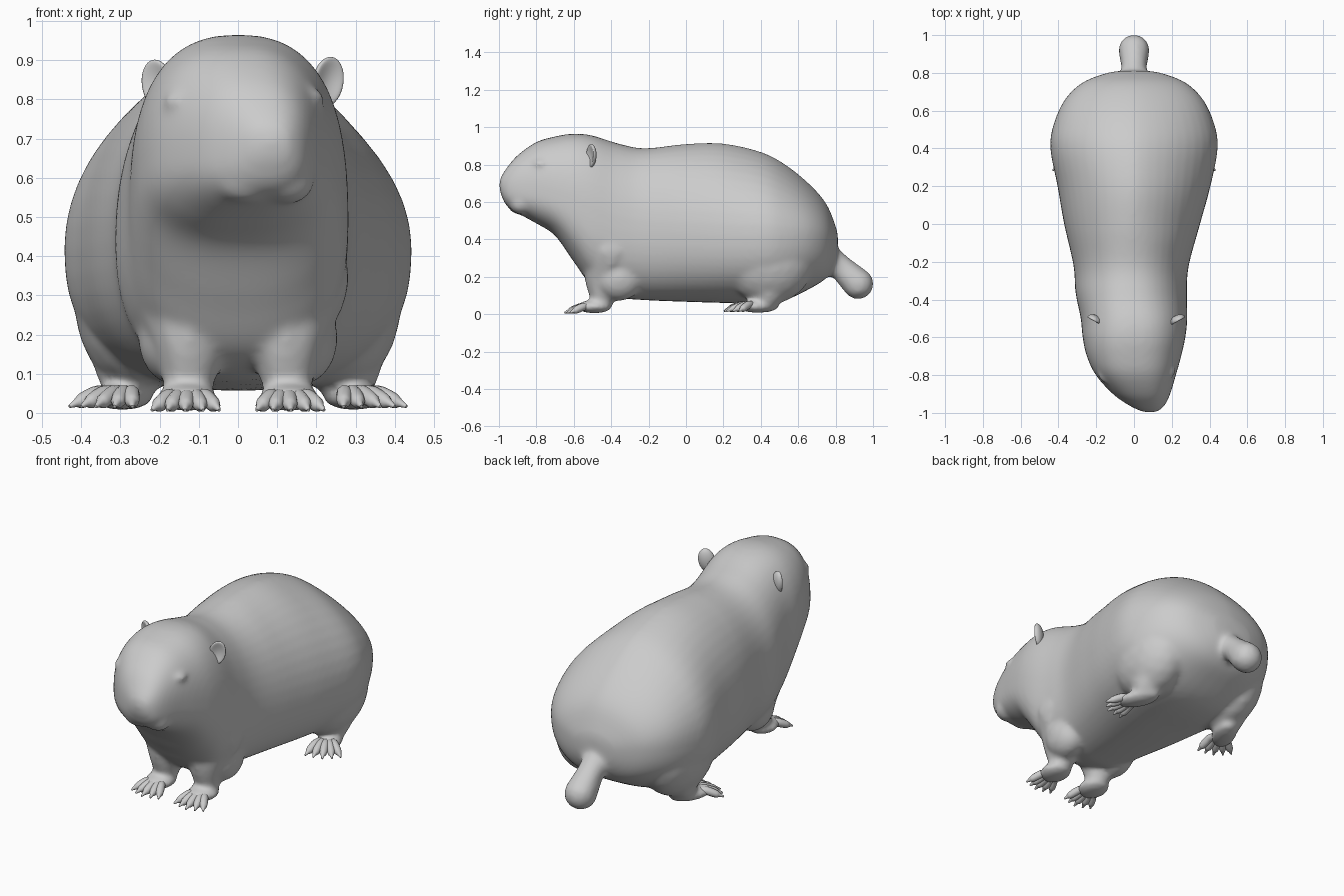
import bpy, bmesh, math
from mathutils import Vector, Matrix

cube = bpy.data.objects.get("Cube")
if cube:
    bpy.data.objects.remove(cube)

# One plain clay colour
clay = bpy.data.materials.new("clay_grey")
clay.use_nodes = True
clay.diffuse_color = (0.6, 0.6, 0.6, 1)
clay.node_tree.nodes["Principled BSDF"].inputs["Base Color"].default_value = (0.6, 0.6, 0.6, 1)


def add_object(name, data):
    obj = bpy.data.objects.new(name, data)
    bpy.context.scene.collection.objects.link(obj)
    data.materials.append(clay)
    return obj


def mesh_object(name, bm):
    bmesh.ops.recalc_face_normals(bm, faces=bm.faces)
    for face in bm.faces:
        face.smooth = True
    mesh = bpy.data.meshes.new(name)
    bm.to_mesh(mesh)
    bm.free()
    return add_object(name, mesh)


def blend(a, b, c, d, t):
    """Catmull-Rom interpolation between b and c."""
    return b + 0.5 * t * (c - a + t * (2 * a - 5 * b + 4 * c - d + t * (3 * (b - c) + d - a)))


def refine(rows, steps):
    """Smoothly add rows between the given ones."""
    result = []
    last = len(rows) - 1
    for i in range(last):
        near = [rows[max(i - 1, 0)], rows[i], rows[i + 1], rows[min(i + 2, last)]]
        for s in range(steps):
            result.append([blend(*values, s / steps) for values in zip(*near)])
    return result + [list(rows[-1])]


def ellipsoid(bm, centre, radii, turn=0, detail=3):
    matrix = Matrix.Translation(centre) @ Matrix.Rotation(turn, 4, "Z") @ Matrix.Diagonal((*radii, 1))
    bmesh.ops.create_icosphere(bm, subdivisions=detail, radius=1, matrix=matrix)


def limb(bm, path):
    """Round limb through points given as x, y, z, radius."""
    for x, y, z, r in refine(path, 6):
        ellipsoid(bm, (x, y, z), (r, r, r), detail=2)


def signed(value, power):
    return math.copysign(abs(value) ** power, value)


# Torso and head: y, centre x, half width, top, bottom, height of widest point
SECTIONS = [
    (-.995, .085, .04, .725, .655, .69),
    (-.96, .068, .095, .78, .58, .66),
    (-.9, .04, .152, .85, .54, .65),
    (-.8, .01, .212, .92, .485, .64),
    (-.7, 0, .25, .95, .42, .61),
    (-.6, 0, .272, .965, .28, .57),
    (-.5, 0, .282, .955, .15, .5),
    (-.36, -.015, .295, .912, .09, .45),
    (-.22, -.015, .305, .887, .075, .44),
    (0, -.01, .36, .91, .066, .43),
    (.2, 0, .405, .912, .06, .42),
    (.4, 0, .443, .867, .057, .42),
    (.53, 0, .425, .8, .075, .42),
    (.66, 0, .365, .695, .135, .42),
    (.75, 0, .27, .59, .193, .41),
    (.8, 0, .14, .47, .27, .39),
    (.812, 0, .05, .42, .34, .38),
]
SIDES = 48
body = bmesh.new()
rings = []
for y, cx, width, top, bottom, wide in refine(SECTIONS, 5):
    ring = []
    # The head is boxier on top, the rump more pointed, and its left flank flatter
    crown = min(1.08, max(0.82, 1.08 + 0.5 * y))
    lean = 0.27 * min(1, max(0, 2.5 * y + 0.25))
    for k in range(SIDES):
        a = math.tau * k / SIDES
        power = crown if math.sin(a) >= 0 else 0.82
        if math.sin(a) >= 0 and math.cos(a) > 0:
            power += lean
        reach = top - wide if math.sin(a) >= 0 else wide - bottom
        ring.append(body.verts.new((cx + width * signed(math.cos(a), power), y,
                                    wide + reach * signed(math.sin(a), min(power, 1)))))
    rings.append(ring)
for first, second in zip(rings, rings[1:]):
    for k in range(SIDES):
        n = (k + 1) % SIDES
        body.faces.new((first[k], first[n], second[n], second[k]))
body.faces.new(rings[0])
body.faces.new(rings[-1])

# Nose and muzzle lobes
ellipsoid(body, (.085, -.955, .69), (.045, .045, .04))
ellipsoid(body, (.02, -.885, .59), (.085, .07, .058))
ellipsoid(body, (.125, -.88, .59), (.07, .065, .058))

# Closed eyelids
ellipsoid(body, (-.142, -.795, .795), (.05, .05, .025), -0.7)
ellipsoid(body, (.172, -.775, .805), (.05, .05, .025), 0.7)

# Tail
limb(body, [(0, .74, .3, .09), (0, .82, .255, .071), (0, .88, .2, .078), (0, .92, .162, .086)])

# Legs, haunches and paws
HIND_TURN = math.radians(27)
for side in (-1, 1):
    limb(body, [(side * .15, -.4, .34, .14), (side * .125, -.445, .2, .1),
                (side * .125, -.445, .1, .072), (side * .13, -.46, .055, .05)])
    ellipsoid(body, (side * .16, -.36, .19), (.095, .13, .12))
    ellipsoid(body, (side * .13, -.49, .04), (.078, .095, .036))
    ellipsoid(body, (side * .25, .44, .3), (.17, .25, .25))
    limb(body, [(side * .255, .46, .22, .14), (side * .275, .44, .12, .092), (side * .285, .425, .06, .052)])
    ellipsoid(body, (side * .295, .385, .04), (.065, .122, .033), side * HIND_TURN)

# Fuse everything into one soft skin
skin = mesh_object("body", body)
fuse = skin.modifiers.new("fuse", "REMESH")
fuse.mode = "VOXEL"
fuse.voxel_size = 0.012
fuse.use_smooth_shade = True
soften = skin.modifiers.new("soften", "SMOOTH")
soften.factor = 0.5
soften.iterations = 14


def toes(name, root, heading, spread, length):
    """Five tapering clawed toes fanned around a heading."""
    curve = bpy.data.curves.new(name, "CURVE")
    curve.dimensions = "3D"
    curve.bevel_depth = 1
    curve.bevel_resolution = 3
    curve.use_fill_caps = True
    across = Vector((math.cos(heading), math.sin(heading), 0))
    for i in range(-2, 3):
        angle = heading + spread * i / 2
        forward = Vector((math.sin(angle), -math.cos(angle), 0))
        start = Vector(root) + across * i * .023 - forward * .04
        reach = length * (1 - .08 * abs(i)) + .04
        profile = [(0, .042, .019), (.3, .044, .021), (.55, .033, .021), (.74, .023, .018),
                   (.84, .019, .011), (1, .01, .004)]
        spline = curve.splines.new("POLY")
        points = refine(profile, 3)
        spline.points.add(len(points) - 1)
        for point, (along, height, radius) in zip(spline.points, points):
            place = start + forward * along * reach
            point.co = (place.x, place.y, root[2] + height, 1)
            point.radius = radius
        spline.use_smooth = True
    add_object(name, curve)


def ear(name, centre, turn):
    """Rounded ear with a cupped front."""
    bm = bmesh.new()
    bmesh.ops.create_uvsphere(bm, u_segments=32, v_segments=24, radius=1)
    for v in bm.verts:
        if v.co.y < 0:
            v.co.y += 1.1 * max(0, 1 - v.co.x ** 2 - v.co.z ** 2)
    bmesh.ops.scale(bm, vec=(.043, .027, .064), verts=bm.verts)
    obj = mesh_object(name, bm)
    obj.location = centre
    obj.rotation_euler = (0, math.copysign(.2, turn), turn)


for label, side in (("left", 1), ("right", -1)):
    toes(label + "_front_toes", (side * .13, -.55, -.003), side * .05, .5, .1)
    toes(label + "_hind_toes", (side * .313, .315, .006), side * HIND_TURN, .5, .11)
ear("left_ear", (.23, -.51, .845), .5)
ear("right_ear", (-.206, -.51, .838), -.5)
